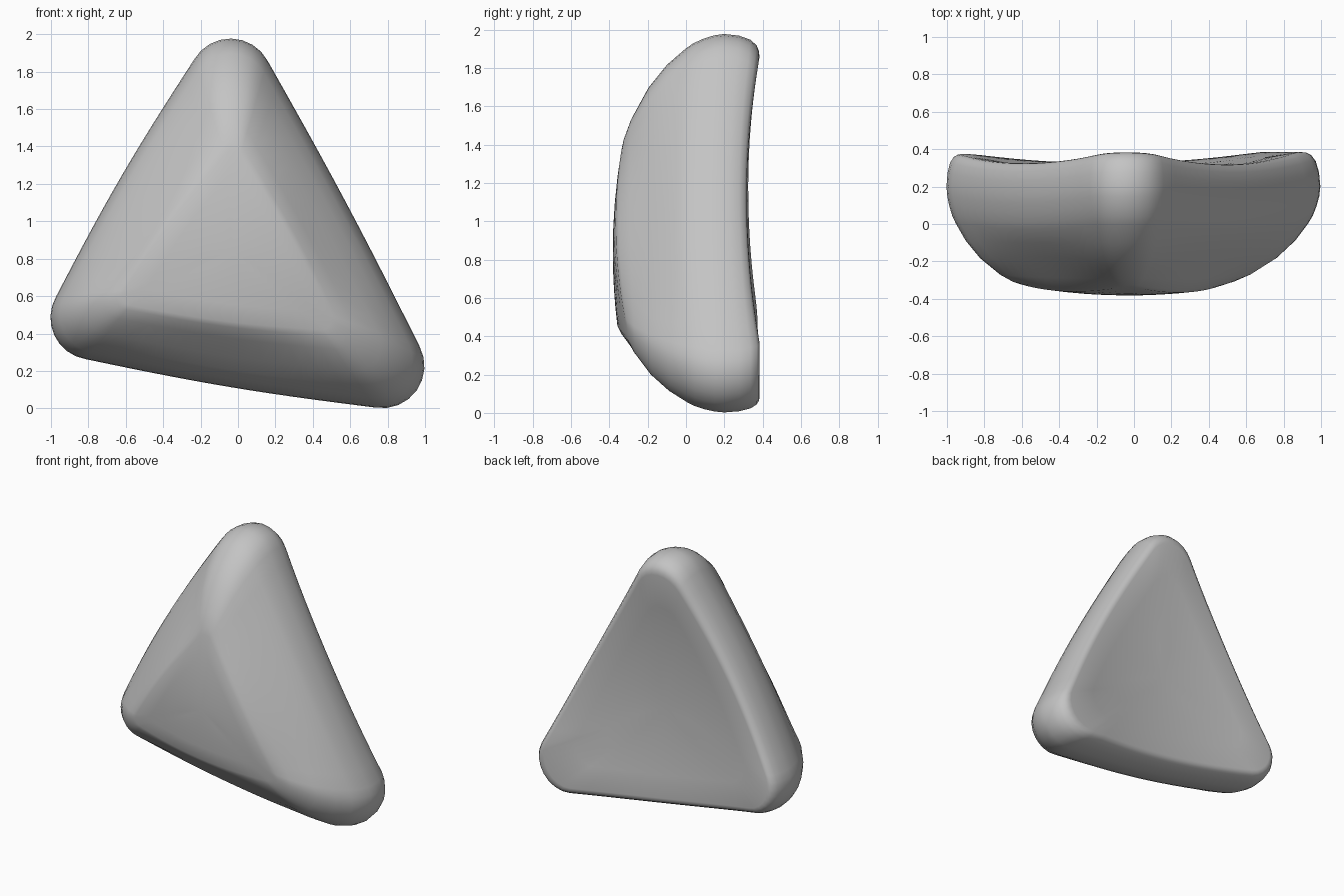
import bpy, bmesh, math
from mathutils import Vector

if "Cube" in bpy.data.objects:
    bpy.data.objects.remove(bpy.data.objects["Cube"])

ARC, EDGE = 8, 14          # steps around each corner and along each edge


def outline(centres, radius, bulges):
    """Rounded triangle in x/z; each point also carries its edge weight."""
    pts = []
    c = [Vector(p) for p in centres]
    normal = [Vector((c[(i + 1) % 3].y - c[i].y, c[i].x - c[(i + 1) % 3].x)).normalized()
              for i in range(3)]
    for i in range(3):
        j = (i + 1) % 3
        n0, n1 = normal[i - 1], normal[i]
        a0 = math.atan2(n0.y, n0.x)
        turn = (math.atan2(n1.y, n1.x) - a0) % math.tau
        for k in range(ARC):
            a = a0 + turn * k / ARC
            pts.append((c[i] + Vector((math.cos(a), math.sin(a))) * radius, 0.0))
        for k in range(EDGE):
            u = k / EDGE
            s = math.sin(math.pi * u)
            pts.append((c[i].lerp(c[j], u) + n1 * (radius + bulges[i] * s), s ** 0.8))
    return pts


outer = outline([(-0.04, 1.752), (-0.778, 0.485), (0.772, 0.226)], 0.225, (0.022, 0.02, 0.014))
inner = outline([(-0.03, 1.33), (-0.57, 0.60), (0.45, 0.47)], 0.05, (0.02, 0.02, 0.02))
middle = Vector((-0.03, 0.84))


def dish(p):
    """Shallow bowl of the back."""
    return min(0.384, 0.285 + 0.095 * (p - middle).length_squared)


def dome(p):
    """Gentle dome of the front face."""
    return -0.382 + 0.16 * (p - middle).length_squared


# Rolled back rim: inset, share of the depth
rim = [(0.2, 1.0), (0.15, 0.985), (0.1, 0.92), (0.05, 0.74), (0.015, 0.42)]
# Front slope: inset, share of the depth at corners and at edge middles
front = [(0, 0, 0), (0.012, 0.1, 0.09), (0.04, 0.2, 0.19), (0.08, 0.3, 0.285), (0.13, 0.38, 0.36),
         (0.27, 0.56, 0.5), (0.47, 0.74, 0.65), (0.75, 0.91, 0.86), (0.92, 0.98, 0.97), (1, 1, 1)]

bm = bmesh.new()
rings = []


def add_ring(inset, depth, scale=1.0):
    ring = []
    for (p, w), (q, _) in zip(outer, inner):
        x = middle.lerp(p.lerp(q, inset), scale)
        ring.append(bm.verts.new((x.x, depth(x, p, q, w), x.y)))
    rings.append(ring)


def side(w):
    """Depth of the widest line around the sides."""
    return 0.2 - 0.04 * w


# Dished back, from its centre outwards
for scale in (0.25, 0.5, 0.75):
    add_ring(0.2, lambda x, p, q, w: dish(x), scale)
for t, g in rim:
    add_ring(t, lambda x, p, q, w: side(w) + (dish(p.lerp(q, 0.2)) - side(w)) * g)

# Sides sloping forward to the raised face
for t, fc, fe in front:
    add_ring(t, lambda x, p, q, w: side(w) + (dome(q) - side(w)) * (fc + (fe - fc) * w))

# Domed front face
for scale in (0.75, 0.5, 0.25):
    add_ring(1, lambda x, p, q, w: dome(x), scale)

count = len(outer)
for a, b in zip(rings, rings[1:]):
    for k in range(count):
        n = (k + 1) % count
        bm.faces.new((a[k], a[n], b[n], b[k]))
for ring, y in ((rings[0], dish(middle)), (rings[-1], dome(middle))):
    tip = bm.verts.new((middle.x, y, middle.y))
    for k in range(count):
        bm.faces.new((ring[k], ring[(k + 1) % count], tip))
bmesh.ops.recalc_face_normals(bm, faces=bm.faces)

mesh = bpy.data.meshes.new("rounded_triangle_pad")
bm.to_mesh(mesh)
bm.free()
pad = bpy.data.objects.new("rounded_triangle_pad", mesh)
bpy.context.collection.objects.link(pad)

grey = bpy.data.materials.new("mid grey")
grey.diffuse_color = (0.55, 0.55, 0.55, 1)
grey.use_nodes = True
grey.node_tree.nodes["Principled BSDF"].inputs["Base Color"].default_value = grey.diffuse_color
mesh.materials.append(grey)
mesh.shade_smooth()
